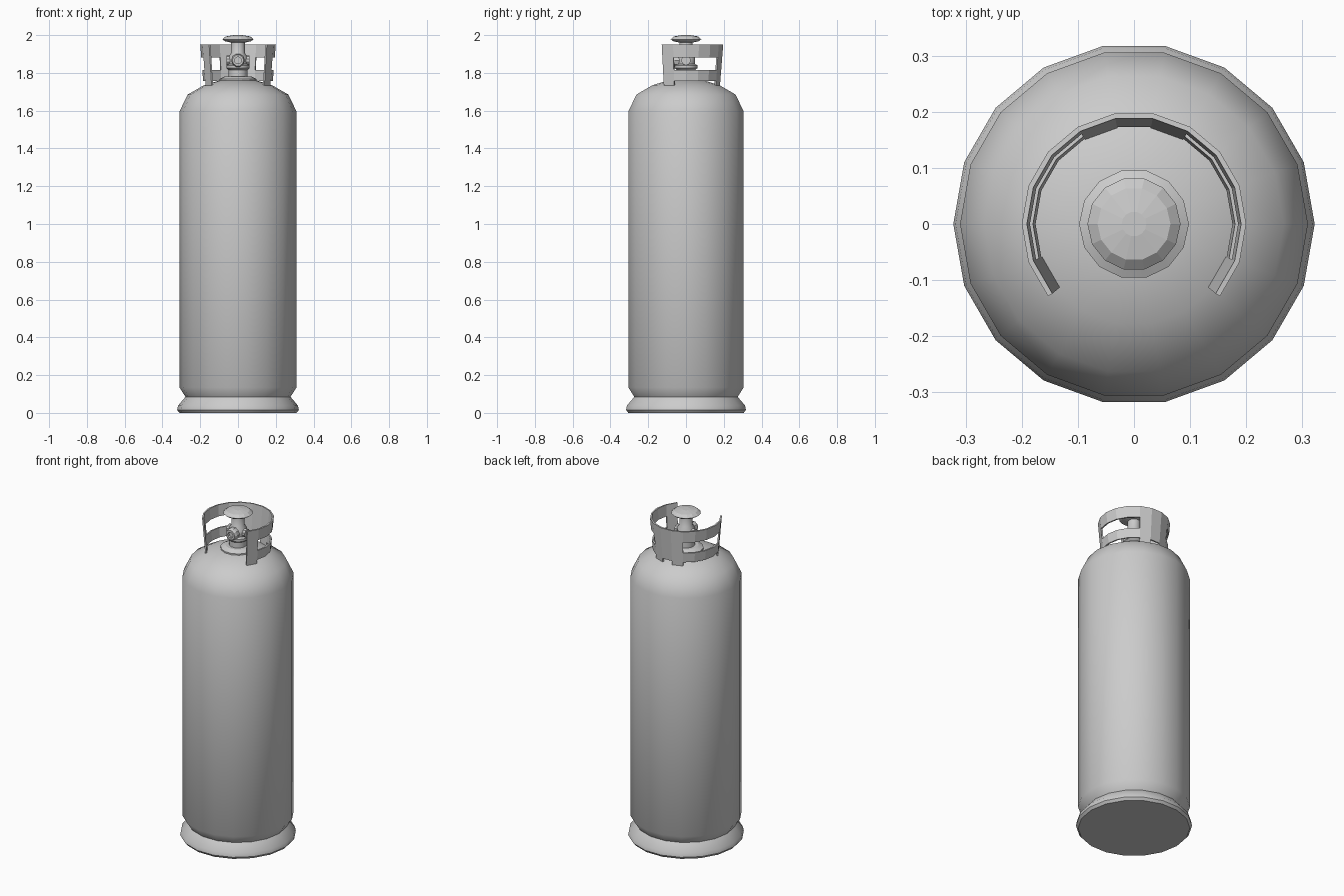
import bpy, bmesh, math
from mathutils import Matrix, Vector

if "Cube" in bpy.data.objects:
    bpy.data.objects.remove(bpy.data.objects["Cube"], do_unlink=True)

# Single painted steel colour
steel = bpy.data.materials.new("light grey steel")
steel.use_nodes = True
GREY = (0.6, 0.6, 0.6, 1)
steel.diffuse_color = GREY
steel.node_tree.nodes["Principled BSDF"].inputs["Base Color"].default_value = GREY


def finish(name, bm, smooth=None):
    bmesh.ops.recalc_face_normals(bm, faces=bm.faces)
    mesh = bpy.data.meshes.new(name)
    bm.to_mesh(mesh)
    bm.free()
    mesh.materials.append(steel)
    obj = bpy.data.objects.new(name, mesh)
    bpy.context.collection.objects.link(obj)
    if smooth:
        bpy.ops.object.select_all(action="DESELECT")
        obj.select_set(True)
        bpy.context.view_layer.objects.active = obj
        bpy.ops.object.shade_smooth_by_angle(angle=math.radians(smooth))
    return obj


def lathe(name, profile, sides, smooth=None, matrix=Matrix()):
    """Revolve (radius, height) points and cap both ends."""
    bm = bmesh.new()
    rings = []
    for r, z in profile:
        rings.append([bm.verts.new(matrix @ Vector((
            r * math.cos(math.tau * i / sides), r * math.sin(math.tau * i / sides), z)))
            for i in range(sides)])
    for low, high in zip(rings, rings[1:]):
        for i in range(sides):
            j = (i + 1) % sides
            bm.faces.new((low[i], low[j], high[j], high[i]))
    bm.faces.new(rings[0])
    bm.faces.new(rings[-1])
    return finish(name, bm, smooth)


# Tank with foot ring and domed shoulder
lathe("tank_body", [(.31, 0), (.322, .015), (.318, .038), (.278, .085), (.31, .135),
                    (.31, 1.595), (.267, 1.685), (.18, 1.735), (.09, 1.762)], 18, 42)

# Valve parts stacked on the neck
lathe("neck_flange", [(.098, 1.745), (.098, 1.768), (.07, 1.782)], 14, 25)
lathe("valve_neck", [(.05, 1.77), (.05, 1.815), (.062, 1.825), (.062, 1.84),
                     (.042, 1.85)], 14, 35)
lathe("valve_body", [(.042, 1.83), (.05, 1.85), (.05, 1.885), (.036, 1.905),
                     (.036, 1.968)], 14, 35)
lathe("valve_handwheel", [(.035, 1.96), (.07, 1.968), (.083, 1.978), (.065, 1.993),
                          (.022, 2.0)], 14)

# Outlet at the front and short bosses at the sides
to_front = Matrix.Translation((0, 0, 1.866)) @ Matrix.Rotation(math.pi / 2, 4, "X")
lathe("valve_outlet", [(.036, 0), (.036, .06), (.03, .075), (.018, .075), (.018, .06)],
      10, matrix=to_front)
to_side = Matrix.Translation((0, 0, 1.866)) @ Matrix.Rotation(math.pi / 2, 4, "Y")
lathe("valve_side_boss", [(.025, -.062), (.025, .062)], 10, matrix=to_side)

# Flared guard collar, open at the front, with side slots and feet
LEVELS = [1.725, 1.757, 1.815, 1.882, 1.95]
SEGMENTS = 13


def solid(column, row):
    side = min(column, SEGMENTS - 1 - column)   # counts from either front end
    if row == 0:
        return side in (0, 5)                   # feet
    if row == 2:
        return side == 0 or side >= 5           # pillars and back panel
    return True


bm = bmesh.new()
grid = []
for z in LEVELS:
    r = .182 + .018 * (z - LEVELS[0]) / (LEVELS[-1] - LEVELS[0])
    angles = [math.radians(-40 + 20 * i) for i in range(SEGMENTS + 1)]
    grid.append([bm.verts.new((r * math.cos(a), r * math.sin(a), z)) for a in angles])
for row in range(len(LEVELS) - 1):
    for c in range(SEGMENTS):
        if solid(c, row):
            bm.faces.new((grid[row][c], grid[row][c + 1],
                          grid[row + 1][c + 1], grid[row + 1][c]))
bmesh.ops.delete(bm, geom=[v for v in bm.verts if not v.link_faces], context="VERTS")
collar = finish("guard_collar", bm)
if collar.data.polygons[0].normal.dot(collar.data.polygons[0].center) < 0:
    collar.data.flip_normals()
shell = collar.modifiers.new("thickness", "SOLIDIFY")
shell.thickness = .009
shell.offset = -1
shell.use_even_offset = True
